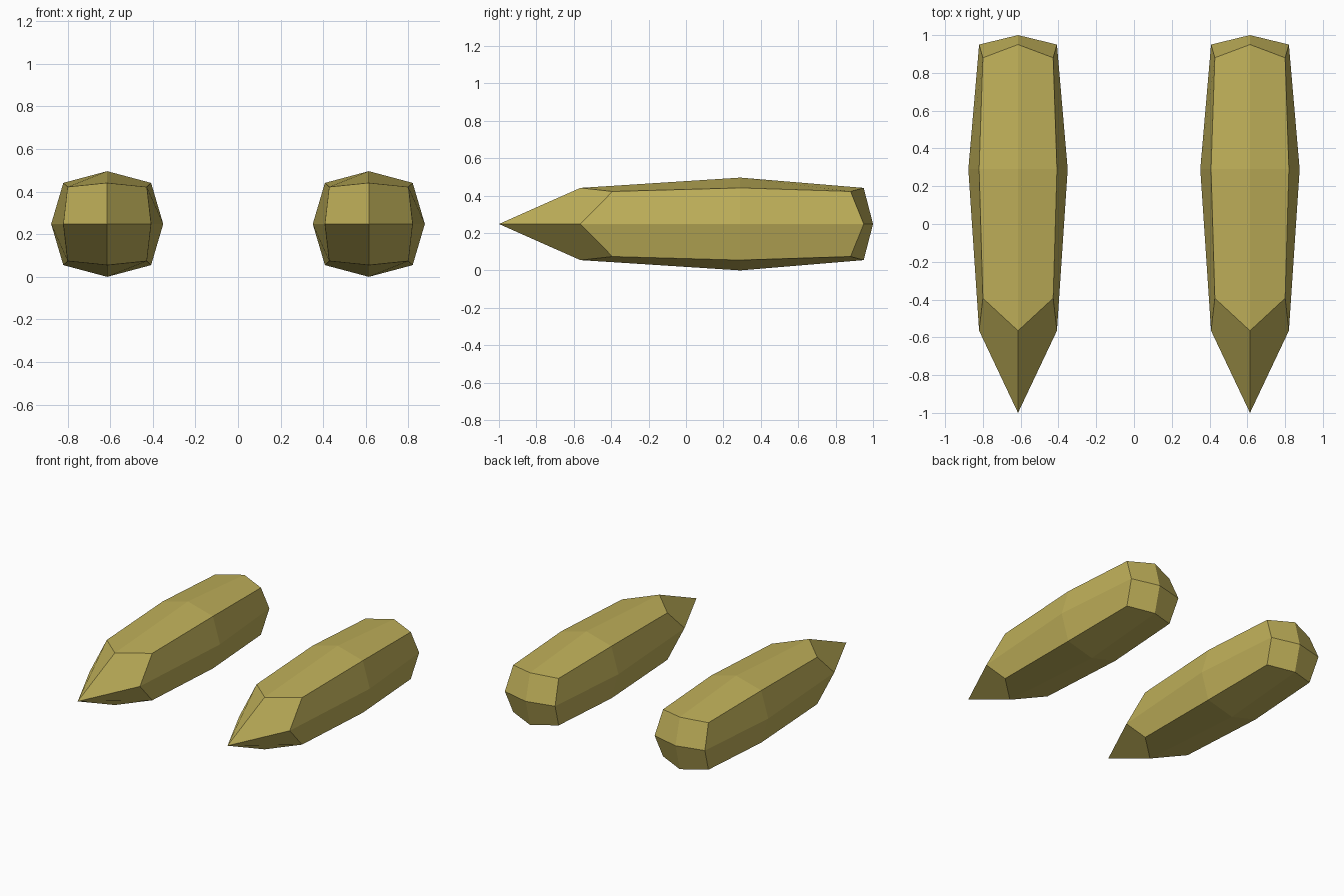
import bpy, bmesh

if "Cube" in bpy.data.objects:
    bpy.data.objects.remove(bpy.data.objects["Cube"])

mat = bpy.data.materials.new("olive_gold")
mat.diffuse_color = (0.52, 0.43, 0.10, 1)
mat.use_nodes = True
mat.node_tree.nodes["Principled BSDF"].inputs["Base Color"].default_value = mat.diffuse_color

# Radius and end positions for face centres, edge midpoints and corners (1, 2, 3)
WIDTH = {1: 0.263, 2: 0.206, 3: 0.186}
HEIGHT = {1: 0.248, 2: 0.193, 3: 0.174}
FRONT = {1: -1.0, 2: -0.565, 3: -0.393}
BACK = {1: 1.0, 2: 0.95, 3: 0.88}


def pod(name, x):
    # A once-divided cube, rounded and drawn out to a point at the front
    bm = bmesh.new()
    bmesh.ops.create_cube(bm, size=2)
    bmesh.ops.subdivide_edges(bm, edges=bm.edges[:], cuts=1, use_grid_fill=True)
    for v in bm.verts:
        i, j, k = (round(c) for c in v.co)
        n = abs(i) + abs(j) + abs(k)
        y = FRONT[n] if j < 0 else BACK[n] if j > 0 else 0.29
        v.co = (i * WIDTH[n], y, k * HEIGHT[n])
    bmesh.ops.recalc_face_normals(bm, faces=bm.faces[:])
    mesh = bpy.data.meshes.new(name)
    bm.to_mesh(mesh)
    bm.free()
    mesh.materials.append(mat)
    obj = bpy.data.objects.new(name, mesh)
    obj.location = (x, 0, 0.248)
    bpy.context.collection.objects.link(obj)


# Matching pair of pods
for side, name in ((-1, "left_pod"), (1, "right_pod")):
    pod(name, side * 0.614)
